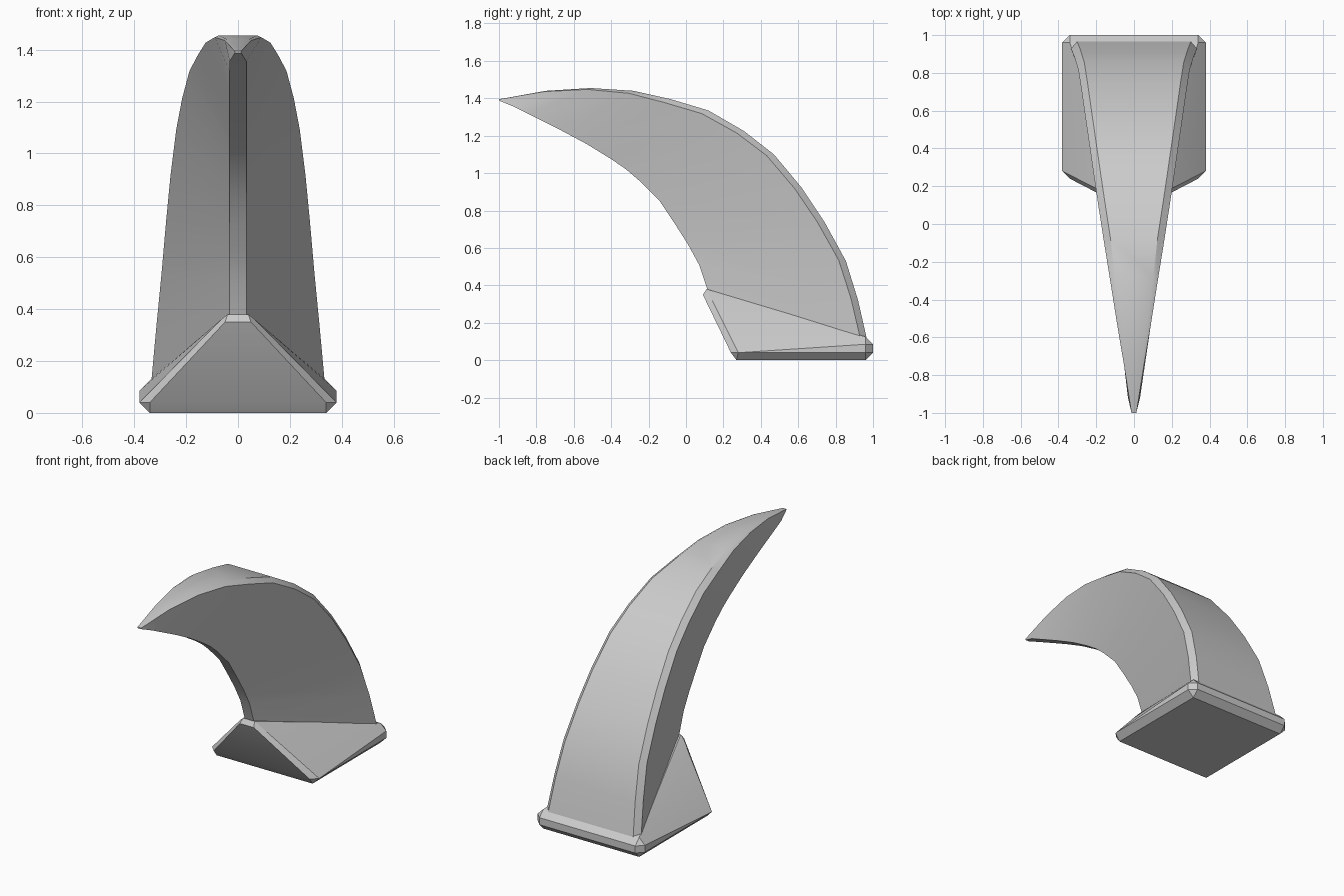
import bpy, bmesh, math
from mathutils import Vector

if "Cube" in bpy.data.objects:
    bpy.data.objects.remove(bpy.data.objects["Cube"])


def finish(name, bm):
    bmesh.ops.recalc_face_normals(bm, faces=bm.faces)
    mesh = bpy.data.meshes.new(name)
    bm.to_mesh(mesh)
    bm.free()
    ob = bpy.data.objects.new(name, mesh)
    bpy.context.collection.objects.link(ob)
    bpy.ops.object.select_all(action='DESELECT')
    ob.select_set(True)
    bpy.context.view_layer.objects.active = ob
    bpy.ops.object.shade_smooth_by_angle(angle=math.radians(28))
    return ob


# Base: chamfered wedge, hull of mirrored corner points
corners = [
    (0.34, 0.27, 0), (0.34, 0.96, 0),
    (0.34, 0.24, 0.04), (0.38, 0.28, 0.04), (0.38, 0.96, 0.04), (0.34, 1.0, 0.04),
    (0.38, 0.96, 0.085), (0.34, 1.0, 0.085), (0.34, 0.96, 0.125),
    (0.05, 0.09, 0.35), (0.065, 0.12, 0.36), (0.04, 0.11, 0.38),
]
bm = bmesh.new()
for x, y, z in corners:
    for s in (1, -1):
        bm.verts.new((s * x, y, z))
bmesh.ops.convex_hull(bm, input=bm.verts)
bmesh.ops.dissolve_limit(bm, angle_limit=math.radians(1), verts=bm.verts, edges=bm.edges)
finish("base", bm)

# Claw: (y, z) of the broad back, its half width, and (y, z) of the narrow inner edge
stations = [
    (0.97, 0.10, 0.335, 0.12, 0.36), (0.92, 0.32, 0.315, 0.07, 0.51),
    (0.855, 0.53, 0.295, 0.01, 0.62), (0.74, 0.74, 0.277, -0.06, 0.73),
    (0.62, 0.92, 0.26, -0.14, 0.85), (0.47, 1.10, 0.238, -0.25, 0.96),
    (0.31, 1.225, 0.215, -0.32, 1.02), (0.12, 1.335, 0.187, -0.40, 1.075),
    (-0.08, 1.395, 0.156, -0.53, 1.155), (-0.28, 1.44, 0.125, -0.68, 1.235),
    (-0.51, 1.455, 0.09, -0.84, 1.315), (-0.75, 1.44, 0.051, -0.92, 1.355),
    (-1.0, 1.395, 0.013, -1.0, 1.388),
]
bm = bmesh.new()
rings = []
for i, (oy, oz, w, iy, iz) in enumerate(stations):
    outer, inner = Vector((0, oy, oz)), Vector((0, iy, iz))
    chamfer = 0.032 * min(1, (12 - i) / 4)
    side = outer + (inner - outer).normalized() * min(chamfer * 1.2, (inner - outer).length / 2)
    wi = min(0.032, w * 0.9)
    half = [(w - chamfer, outer), (w, side), (wi, inner)]
    loop = half + [(-x, p) for x, p in reversed(half)]
    rings.append([bm.verts.new((x, p.y, p.z)) for x, p in loop])
for a, b in zip(rings, rings[1:]):
    for j in range(6):
        k = (j + 1) % 6
        bm.faces.new((a[j], a[k], b[k], b[j]))
bm.faces.new(rings[0])
bm.faces.new(rings[-1])
finish("claw", bm)
